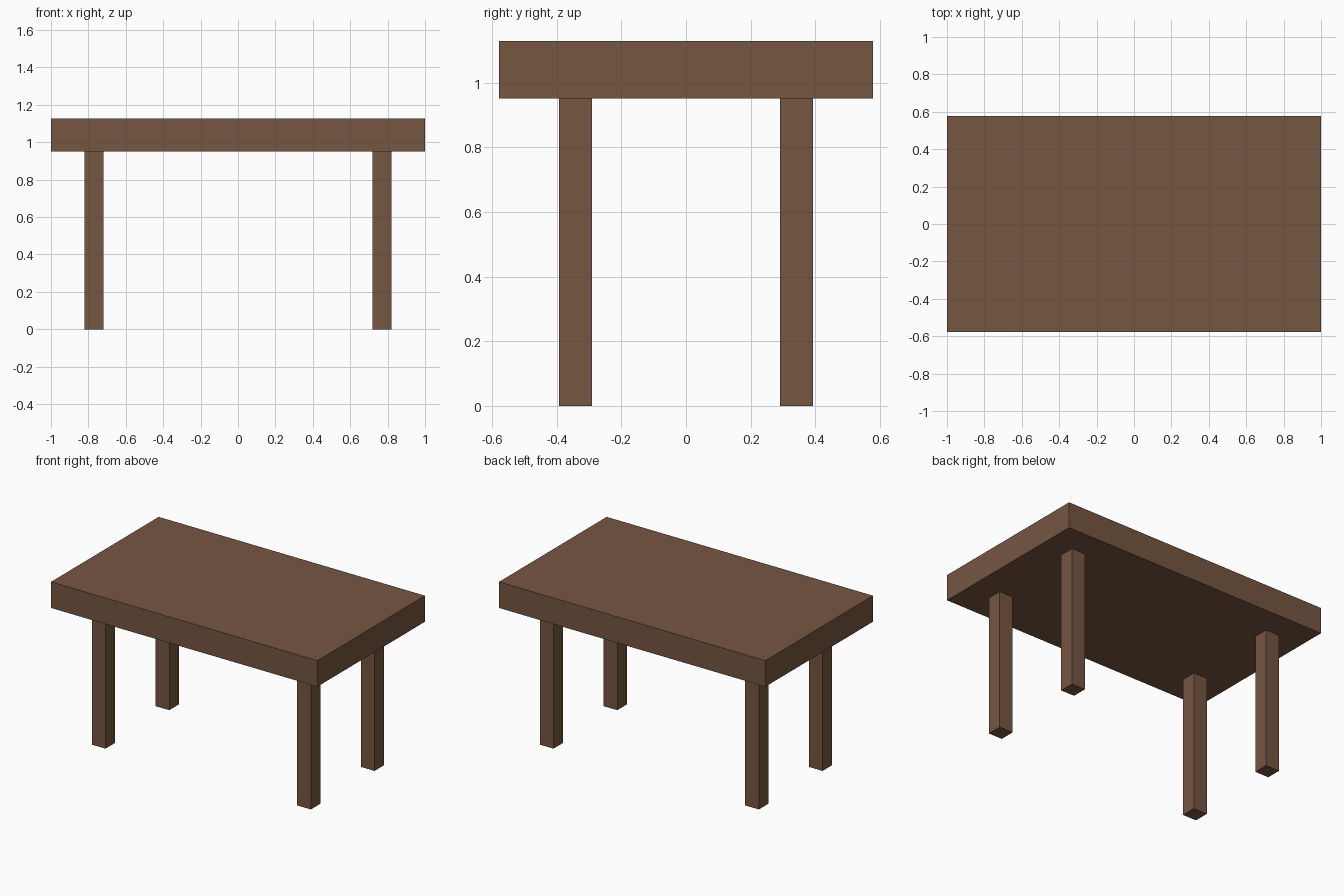
import bpy

if "Cube" in bpy.data.objects:
    bpy.data.objects.remove(bpy.data.objects["Cube"])

wood = bpy.data.materials.new("brown_wood")
wood.diffuse_color = (0.18, 0.093, 0.053, 1)
wood.use_nodes = True
wood.node_tree.nodes["Principled BSDF"].inputs["Base Color"].default_value = wood.diffuse_color


def box(name, centre, size):
    bpy.ops.mesh.primitive_cube_add(size=1, location=centre)
    ob = bpy.context.object
    ob.name = name
    ob.scale = size
    bpy.ops.object.transform_apply(location=False, rotation=False, scale=True)
    ob.data.materials.append(wood)
    return ob


TOP_Z, UNDER_Z = 1.128, 0.951

# Thick rectangular table top
box("table_top", (0, 0, (TOP_Z + UNDER_Z) / 2), (2.0, 1.155, TOP_Z - UNDER_Z))

# Four square legs, set in from the corners
for side, sx in (("left", -1), ("right", 1)):
    for end, sy in (("front", -1), ("back", 1)):
        box(f"{end}_{side}_leg", (sx * 0.771, sy * 0.342, UNDER_Z / 2),
            (0.102, 0.102, UNDER_Z))
